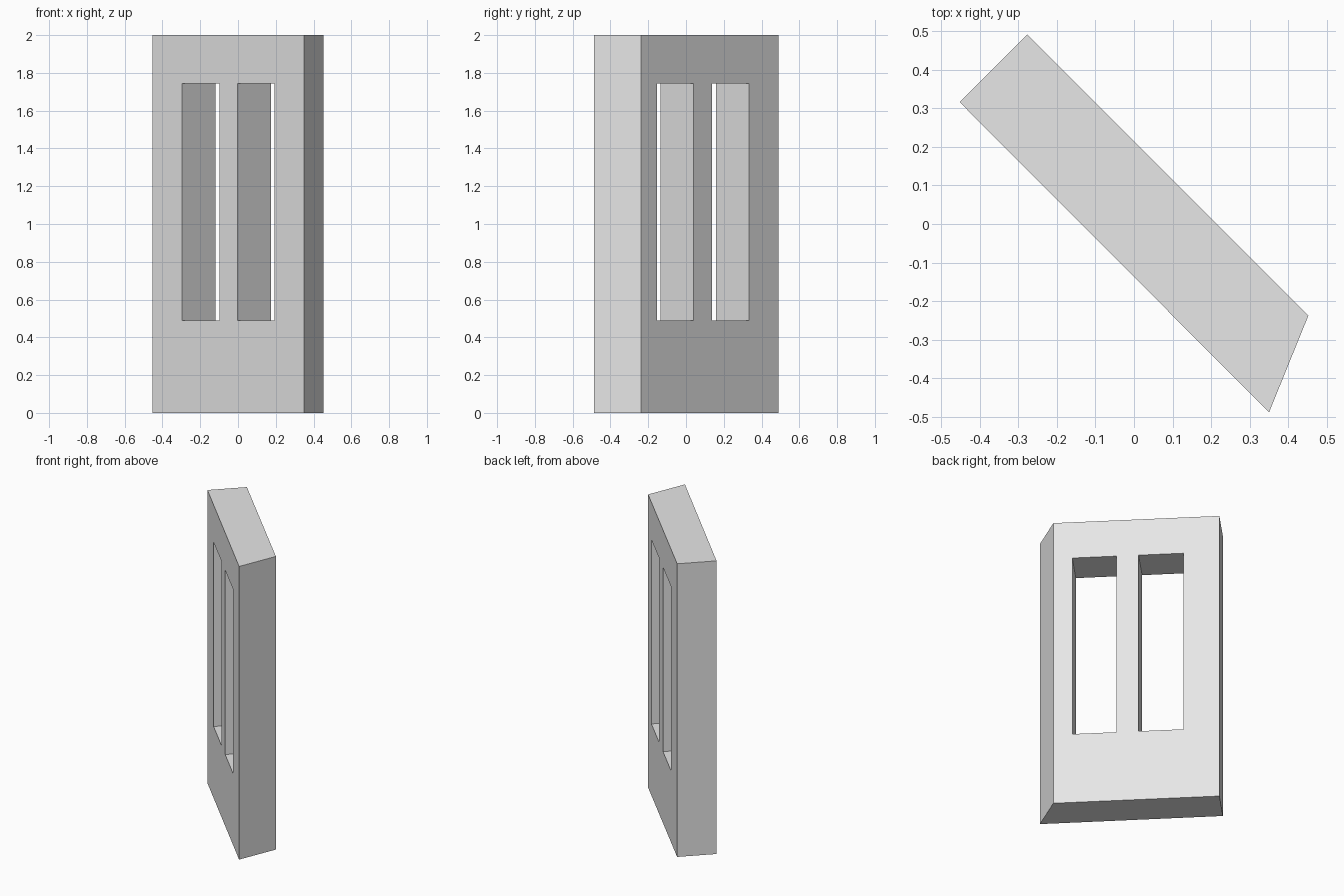
import bpy
import bmesh
from mathutils import Vector

old = bpy.data.objects.get("Cube")
if old:
    bpy.data.objects.remove(old, do_unlink=True)

# Single pale grey material
GREY = (0.8, 0.8, 0.8, 1.0)
grey = bpy.data.materials.new("pale grey")
grey.use_nodes = True
grey.diffuse_color = GREY
grey.node_tree.nodes["Principled BSDF"].inputs["Base Color"].default_value = GREY


def prism(name, outline, bottom, top):
    """Extrude a plan outline upward between two heights."""
    bm = bmesh.new()
    base = bm.faces.new([bm.verts.new((x, y, bottom)) for x, y in outline])
    grown = bmesh.ops.extrude_face_region(bm, geom=[base])["geom"]
    verts = [v for v in grown if isinstance(v, bmesh.types.BMVert)]
    bmesh.ops.translate(bm, verts=verts, vec=(0, 0, top - bottom))
    bmesh.ops.recalc_face_normals(bm, faces=bm.faces)
    mesh = bpy.data.meshes.new(name)
    bm.to_mesh(mesh)
    bm.free()
    mesh.materials.append(grey)
    obj = bpy.data.objects.new(name, mesh)
    bpy.context.collection.objects.link(obj)
    return obj


# Diagonal wall slab, square at one end and mitred at the other
wall = prism("wall_panel",
             [(-0.452, 0.316), (0.35, -0.488), (0.452, -0.237), (-0.277, 0.491)],
             0, 2)

# Two tall window openings cut straight through the slab
FRONT = -0.137                      # x + y along the front face
through = Vector((0.3, 0.3))
for x0, x1 in ((-0.296, -0.098), (-0.002, 0.193)):
    a, b = (Vector((x, FRONT - x)) for x in (x0, x1))
    near, far = through * -0.3, through
    cutter = prism("window_cutter", [a + near, b + near, b + far, a + far], 0.488, 1.745)
    cutter.hide_render = True
    cut = wall.modifiers.new("window_opening", 'BOOLEAN')
    cut.operation = 'DIFFERENCE'
    cut.solver = 'EXACT'
    cut.object = cutter
    bpy.context.view_layer.objects.active = wall
    bpy.ops.object.modifier_apply(modifier=cut.name)
    bpy.data.objects.remove(cutter, do_unlink=True)
